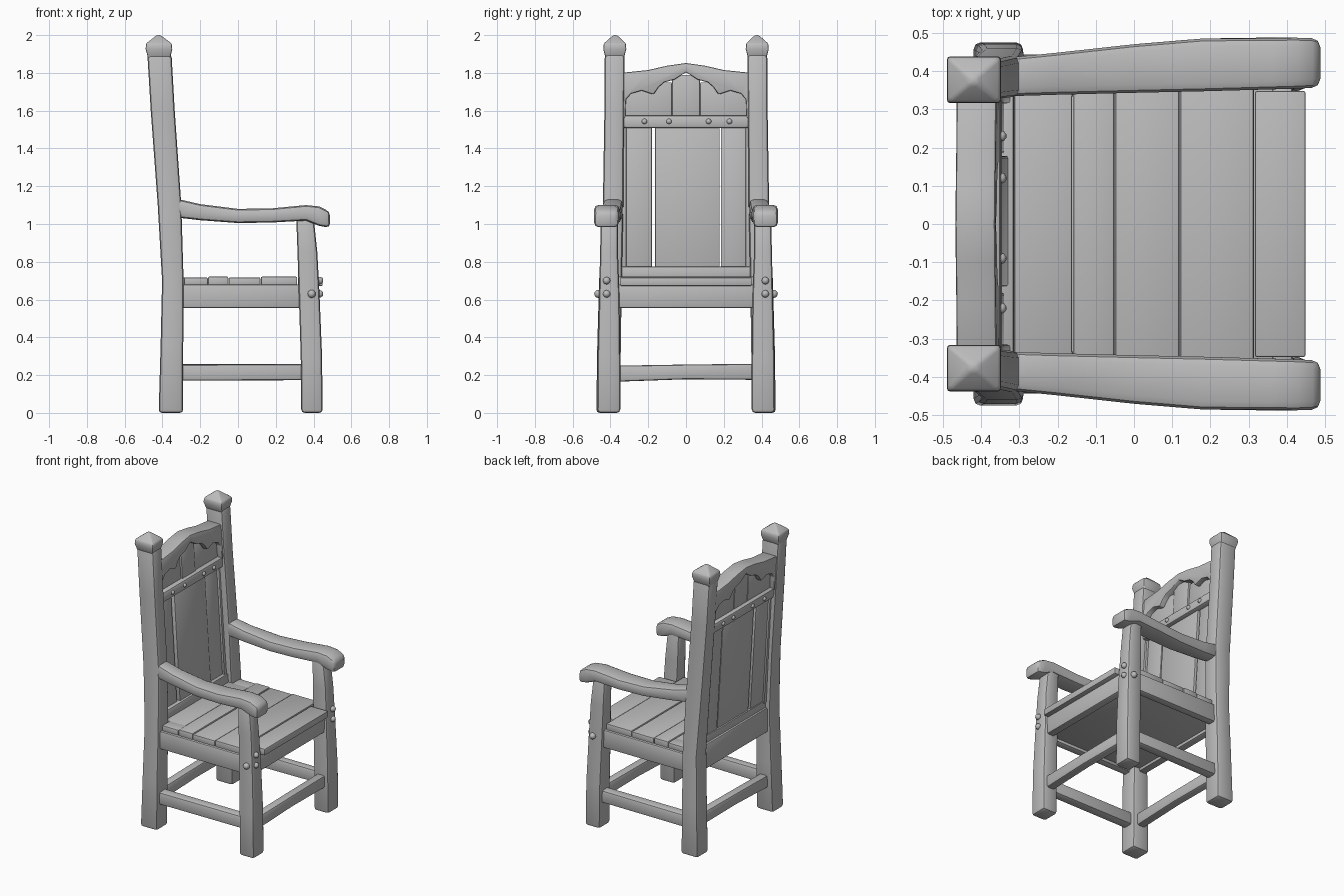
import bpy, bmesh, math, random
from mathutils import Vector

random.seed(4)
if "Cube" in bpy.data.objects:
    bpy.data.objects.remove(bpy.data.objects["Cube"], do_unlink=True)

wood = bpy.data.materials.new("grey_wood")
wood.use_nodes = True
GREY = (0.5, 0.5, 0.5, 1)
wood.diffuse_color = GREY
wood.node_tree.nodes["Principled BSDF"].inputs["Base Color"].default_value = GREY


def finish(name, bm, bevel=0.01, mirror=False):
    """Round the hard edges, then make a shaded object, mirrored across y if asked."""
    bmesh.ops.recalc_face_normals(bm, faces=bm.faces)
    if bevel:
        hard = [e for e in bm.edges if e.calc_face_angle(0) > math.radians(35)]
        bmesh.ops.bevel(bm, geom=hard, offset=bevel, segments=2, affect='EDGES',
                        profile=0.5, clamp_overlap=True)
    mesh = bpy.data.meshes.new(name)
    bm.to_mesh(mesh)
    bm.free()
    mesh.materials.append(wood)
    obj = bpy.data.objects.new(name, mesh)
    bpy.context.collection.objects.link(obj)
    if mirror:
        mod = obj.modifiers.new("mirror", 'MIRROR')
        mod.use_axis = (False, True, False)
        mod.use_mirror_merge = False
    bpy.ops.object.select_all(action='DESELECT')
    obj.select_set(True)
    bpy.context.view_layer.objects.active = obj
    bpy.ops.object.shade_smooth_by_angle(angle=math.radians(40))
    return obj


def beam(name, axis, rows, bevel=0.012, mirror=False, wobble=0.0):
    """Loft rectangles along an axis; row = position, then low/high of the other two axes."""
    bm = bmesh.new()
    rings = []
    for t, a0, a1, b0, b1 in rows:
        ring = []
        for a, b in ((a0, b0), (a1, b0), (a1, b1), (a0, b1)):
            p = [a + random.uniform(-wobble, wobble), b + random.uniform(-wobble, wobble)]
            p.insert("xyz".index(axis), t)
            ring.append(bm.verts.new(p))
        rings.append(ring)
    for low, high in zip(rings, rings[1:]):
        for i in range(4):
            j = (i + 1) % 4
            bm.faces.new((low[i], low[j], high[j], high[i]))
    bm.faces.new(rings[0])
    bm.faces.new(rings[-1])
    return finish(name, bm, bevel, mirror)


def box(name, x0, x1, y0, y1, z0, z1, bevel=0.008, mirror=False, wobble=0.0):
    return beam(name, "x", [(x0, y0, y1, z0, z1), (x1, y0, y1, z0, z1)],
                bevel, mirror, wobble)


def lean(z):
    """Middle of the sloping back at a height."""
    return -0.345 - 0.061 * (z - 0.7)


def back_board(name, outline, back, front, bevel=0.006, mirror=False):
    """Extrude a y-z outline and shear it to the slope of the back."""
    bm = bmesh.new()
    face = bm.faces.new([bm.verts.new((lean(z) + back, y, z)) for y, z in outline])
    out = bmesh.ops.extrude_face_region(bm, geom=[face])
    moved = [v for v in out["geom"] if isinstance(v, bmesh.types.BMVert)]
    bmesh.ops.translate(bm, verts=moved, vec=(front - back, 0, 0))
    return finish(name, bm, bevel, mirror)


def rect(y0, y1, z0, z1):
    return [(y0, z0), (y1, z0), (y1, z1), (y0, z1)]


def peg(name, x, y, z, mirror=False, r=0.02):
    bm = bmesh.new()
    bmesh.ops.create_icosphere(bm, subdivisions=2, radius=r)
    bmesh.ops.translate(bm, verts=bm.verts, vec=Vector((x, y, z)))
    return finish(name, bm, 0, mirror)


# Posts and legs
beam("back_posts", "z", [
    (0, -0.42, -0.29, 0.35, 0.475), (0.35, -0.41, -0.29, 0.345, 0.47),
    (0.7, -0.402, -0.288, 0.34, 0.46), (1.1, -0.425, -0.3, 0.332, 0.44),
    (1.6, -0.462, -0.335, 0.328, 0.432), (1.9, -0.48, -0.352, 0.325, 0.43)],
    0.018, True)
beam("post_caps", "z", [
    (1.875, -0.475, -0.36, 0.33, 0.425), (1.925, -0.489, -0.348, 0.316, 0.438),
    (1.955, -0.487, -0.35, 0.318, 0.436), (2.0, -0.43, -0.41, 0.365, 0.385)],
    0.008, True)
beam("front_legs", "z", [
    (0, 0.335, 0.448, 0.348, 0.47), (0.3, 0.332, 0.445, 0.348, 0.468),
    (0.62, 0.322, 0.432, 0.352, 0.46), (0.85, 0.315, 0.42, 0.36, 0.455),
    (1.04, 0.308, 0.4, 0.36, 0.45)], 0.018, True)

# Arms
beam("armrests", "x", [
    (-0.33, 0.334, 0.435, 1.035, 1.135), (-0.2, 0.338, 0.448, 1.02, 1.105),
    (0, 0.343, 0.47, 1.005, 1.08), (0.18, 0.347, 0.485, 1.008, 1.083),
    (0.36, 0.352, 0.487, 1.018, 1.1), (0.43, 0.354, 0.487, 0.99, 1.093),
    (0.487, 0.357, 0.485, 0.98, 1.065)], 0.022, True)

# Stretchers
box("side_stretchers", -0.31, 0.35, 0.375, 0.44, 0.175, 0.258, 0.012, True, 0.004)
for end, x in (("front", 0.39), ("back", -0.35)):
    beam(end + "_stretcher", "y", [
        (-0.37, x - 0.03, x + 0.03, 0.165, 0.25), (0, x - 0.03, x + 0.03, 0.178, 0.256),
        (0.37, x - 0.03, x + 0.03, 0.175, 0.26)])

# Seat frame and planks
box("seat_base", -0.36, 0.39, -0.415, 0.415, 0.575, 0.675)
box("side_aprons", -0.31, 0.34, 0.385, 0.44, 0.555, 0.68, 0.01, True)
box("front_apron", 0.36, 0.415, -0.37, 0.37, 0.555, 0.68, 0.01)
box("back_apron", -0.385, -0.33, -0.37, 0.37, 0.555, 0.725, 0.01)
edges = [-0.35, -0.16, -0.05, 0.12, 0.315, 0.45]
for i, (x0, x1) in enumerate(zip(edges, edges[1:])):
    half = 0.348 if i in (0, 4) else 0.425
    box(f"seat_plank_{i + 1}", x0 + 0.0015, x1 - 0.0015, -half, half,
        0.672, 0.717 + 0.004 * (i % 2), 0.006)
box("seat_plank_ends", -0.285, -0.16, 0.33, 0.425, 0.674, 0.716, 0.006, True)

# Pegs around the front joints
for z in (0.63, 0.7):
    peg(f"front_peg_{int(z * 100)}", 0.432, 0.42, z, True)
peg("side_pegs", 0.39, 0.464, 0.63, True, 0.022)

# Back boards
back_board("back_lower_rail", rect(-0.345, 0.345, 0.71, 0.775), -0.025, 0.035)
back_board("back_middle_board", rect(-0.163, 0.178, 0.76, 1.53), -0.015, 0.02)
back_board("back_right_board", rect(-0.325, -0.18, 0.76, 1.53), -0.018, 0.01)
back_board("back_left_board", rect(0.184, 0.325, 0.76, 1.53), -0.018, 0.01)
back_board("back_stiles", rect(0.315, 0.345, 0.76, 1.55), -0.03, 0.025, 0.006, True)

# Cross rail with pegs on both faces
back_board("cross_rail", rect(-0.335, 0.335, 1.508, 1.575), -0.05, 0.05, 0.014)
for i, y in enumerate((-0.22, -0.09, 0.12, 0.23)):
    for side, off in (("front", 0.048), ("rear", -0.048)):
        peg(f"{side}_rail_peg_{i + 1}", lean(1.54) + off, y, 1.543, False, 0.015)

# Recessed top panel and cusped crest arch
for i, (y0, y1) in enumerate(((-0.33, -0.075), (-0.073, 0.073), (0.075, 0.33))):
    back_board(f"top_panel_{i + 1}", rect(y0, y1, 1.55, 1.79 if i == 1 else 1.75),
               -0.02, 0.024 if i == 1 else 0.016)
cusps = [(0.322, 1.56), (0.318, 1.66), (0.29, 1.69), (0.235, 1.706), (0.172, 1.685),
         (0.145, 1.725), (0.115, 1.75), (0.06, 1.765), (0, 1.804)]
arch = [(0.0, 1.852), (0.1, 1.838), (0.2, 1.815), (0.345, 1.8)]
inner = cusps + [(-y, z) for y, z in reversed(cusps[:-1])]
outer = [(-y, z) for y, z in reversed(arch)] + arch[1:]
back_board("crest_arch", inner + [(-0.345, 1.56)] + outer + [(0.345, 1.56)],
           -0.052, 0.052, 0.008)
